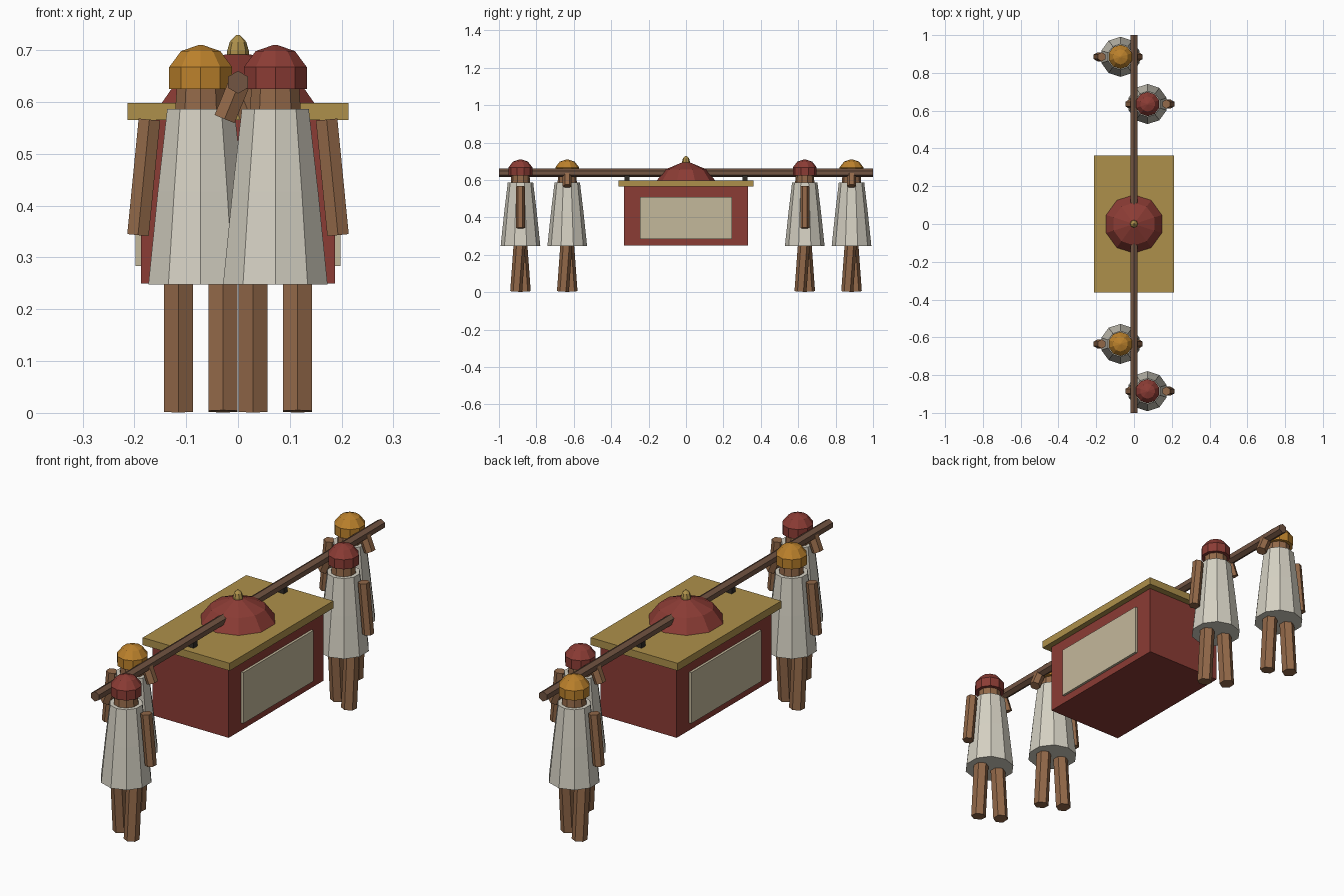
import bpy, bmesh, math
from mathutils import Vector

if "Cube" in bpy.data.objects:
    bpy.data.objects.remove(bpy.data.objects["Cube"])


def material(name, rgb):
    m = bpy.data.materials.new(name)
    m.diffuse_color = (*rgb, 1)
    m.use_nodes = True
    m.node_tree.nodes["Principled BSDF"].inputs["Base Color"].default_value = m.diffuse_color
    return m


RED = material("red", (0.26, 0.045, 0.035))
GOLD = material("gold", (0.42, 0.28, 0.07))
OCHRE = material("ochre", (0.50, 0.22, 0.025))
CLOTH = material("cloth", (0.66, 0.63, 0.54))
PANEL = material("panel", (0.55, 0.48, 0.33))
SKIN = material("skin", (0.29, 0.14, 0.066))
WOOD = material("wood", (0.17, 0.09, 0.055))
IRON = material("iron", (0.03, 0.025, 0.02))


def finish(name, bm, mat):
    bmesh.ops.recalc_face_normals(bm, faces=bm.faces)
    me = bpy.data.meshes.new(name)
    bm.to_mesh(me)
    bm.free()
    me.materials.append(mat)
    ob = bpy.data.objects.new(name, me)
    bpy.context.collection.objects.link(ob)
    return ob


def block(name, lo, hi, mat):
    bm = bmesh.new()
    bmesh.ops.create_cube(bm, size=1)
    lo, hi = Vector(lo), Vector(hi)
    for v in bm.verts:
        v.co = (lo + hi) / 2 + v.co * (hi - lo)
    return finish(name, bm, mat)


def turned(name, start, end, profile, sides, mat, ref=(0, 1, 0)):
    """Capped polygon rings (radius, fraction) strung from start to end."""
    start, end = Vector(start), Vector(end)
    axis = (end - start).normalized()
    ref = Vector(ref)
    u = (ref - axis * ref.dot(axis)).normalized()
    w = axis.cross(u)
    bm = bmesh.new()
    rings = []
    for r, t in profile:
        c = start.lerp(end, t)
        rings.append([bm.verts.new(c + r * (math.cos(a) * u + math.sin(a) * w))
                      for a in (2 * math.pi * i / sides for i in range(sides))])
    for a, b in zip(rings, rings[1:]):
        for i in range(sides):
            j = (i + 1) % sides
            bm.faces.new((a[i], a[j], b[j], b[i]))
    bm.faces.new(rings[0][::-1])
    bm.faces.new(rings[-1])
    return finish(name, bm, mat)


def upright(name, x, y, rz, sides, mat):
    """Vertical turned part from (radius, height) pairs."""
    z0, z1 = rz[0][1], rz[-1][1]
    prof = [(r, (z - z0) / (z1 - z0)) for r, z in rz]
    return turned(name, (x, y, z0), (x, y, z1), prof, sides, mat)


def rod(name, a, b, r, mat, ref=(0, 1, 0)):
    return turned(name, a, b, [(r, 0), (r, 1)], 6, mat, ref)


# Carriage: body, side panels, roof slab
block("cabin", (-0.187, -0.332, 0.25), (0.187, 0.332, 0.567), RED)
for s, side in ((-1, "left"), (1, "right")):
    xs = sorted((s * 0.18, s * 0.198))
    block(f"{side}_panel", (xs[0], -0.245, 0.283), (xs[1], 0.245, 0.508), PANEL)
block("roof_slab", (-0.213, -0.362, 0.565), (0.213, 0.362, 0.598), GOLD)

# Domed roof and finial
upright("roof_dome", 0, 0, [(0.157, 0.595), (0.113, 0.655), (0.025, 0.692)], 10, RED)
upright("finial", 0, 0, [(0.021, 0.685), (0.021, 0.698), (0.016, 0.716), (0.004, 0.729)], 8, GOLD)

# Carrying pole and its brackets
rod("carrying_pole", (0, -1, 0.638), (0, 1, 0.638), 0.022, WOOD, (0, 0, 1))
for y in (-0.315, 0.315):
    block("pole_bracket", (-0.013, y - 0.013, 0.595), (0.013, y + 0.013, 0.628), IRON)


# Bearers: s is the side of the pole they stand on
def bearer(s, y, cap):
    x = s * 0.072
    upright("robe", x, y, [(0.106, 0.248), (0.087, 0.427), (0.068, 0.586)], 10, CLOTH)
    upright("head", x, y, [(0.052, 0.58), (0.048, 0.635)], 10, SKIN)
    upright("turban", x, y, [(0.064, 0.625), (0.064, 0.667),
                             (0.040, 0.698), (0.004, 0.71)], 10, cap)
    for d in (-1, 1):
        lx = x + d * 0.043
        rod("leg", (lx, y - d * 0.023, 0.003), (lx, y, 0.32), 0.032, SKIN)
    rod("outer_arm", (x + s * 0.099, y, 0.566), (x + s * 0.121, y, 0.343), 0.024, SKIN)
    rod("raised_arm", (x - s * 0.098, y, 0.567), (x - s * 0.070, y, 0.635), 0.024, SKIN)


for s, y, cap in ((1, -0.885, RED), (-1, -0.635, OCHRE),
                  (1, 0.635, RED), (-1, 0.885, OCHRE)):
    bearer(s, y, cap)
